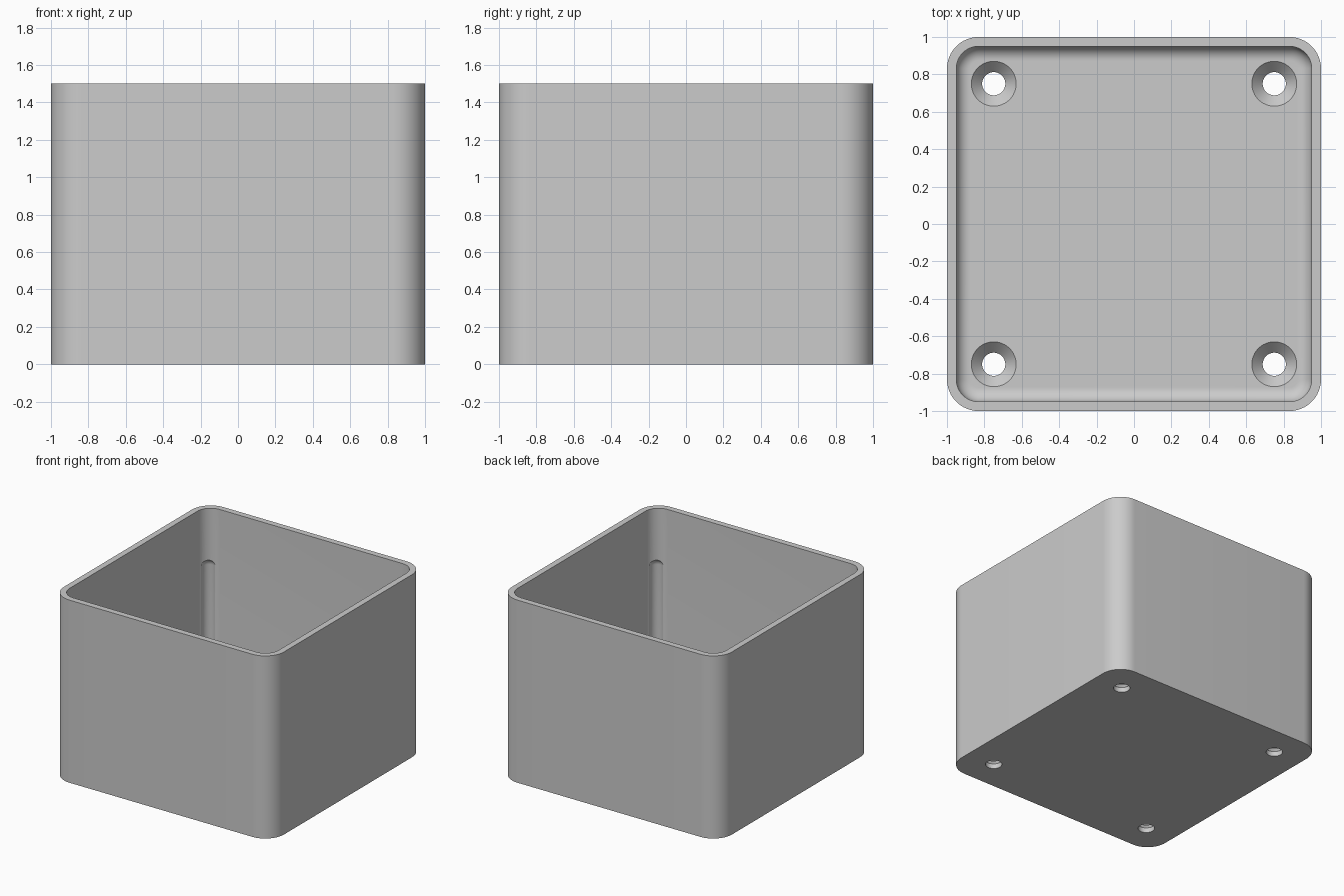
import bpy, bmesh
from math import sin, cos, pi, radians

cube = bpy.data.objects.get("Cube")
if cube:
    bpy.data.objects.remove(cube)

HEIGHT, WALL, RADIUS = 1.5, 0.05, 0.17
FLOOR, FILLET = 0.10, 0.075

grey = bpy.data.materials.new("plain grey")
grey.use_nodes = True
grey.diffuse_color = (0.6, 0.6, 0.6, 1)
grey.node_tree.nodes["Principled BSDF"].inputs["Base Color"].default_value = (0.6, 0.6, 0.6, 1)


def rounded_square(half, radius, z, steps=16):
    """Points of a square with round corners, at height z."""
    c = half - radius
    return [(sx * c + radius * cos(a), sy * c + radius * sin(a), z)
            for q, (sx, sy) in enumerate([(1, 1), (-1, 1), (-1, -1), (1, -1)])
            for a in [(q + i / steps) * pi / 2 for i in range(steps + 1)]]


def circle(cx, cy, radius, z, steps=48):
    return [(cx + radius * cos(i * 2 * pi / steps), cy + radius * sin(i * 2 * pi / steps), z)
            for i in range(steps)]


def loft(name, rings):
    """Closed solid through a stack of rings, bottom to top."""
    bm = bmesh.new()
    loops = [[bm.verts.new(p) for p in ring] for ring in rings]
    for low, high in zip(loops, loops[1:]):
        for i in range(len(low)):
            j = (i + 1) % len(low)
            bm.faces.new((low[i], low[j], high[j], high[i]))
    bm.faces.new(loops[0][::-1])
    bm.faces.new(loops[-1])
    mesh = bpy.data.meshes.new(name)
    bm.to_mesh(mesh)
    bm.free()
    obj = bpy.data.objects.new(name, mesh)
    bpy.context.collection.objects.link(obj)
    mesh.materials.append(grey)
    return obj


def cut(target, cutter):
    """Subtract the cutter and discard it."""
    cutter.hide_render = True
    bpy.context.view_layer.objects.active = target
    mod = target.modifiers.new("cut", "BOOLEAN")
    mod.operation, mod.solver, mod.object = "DIFFERENCE", "EXACT", cutter
    bpy.ops.object.modifier_apply(modifier=mod.name)
    bpy.data.objects.remove(cutter)


# Outer block with rounded upright edges
box = loft("open_box", [rounded_square(1, RADIUS, 0), rounded_square(1, RADIUS, HEIGHT)])

# Cavity with a fillet around the floor
rings = []
for i in range(13):
    a = i / 12 * pi / 2
    inset = FILLET * (1 - sin(a))
    rings.append(rounded_square(1 - WALL - inset, RADIUS - WALL - inset,
                                FLOOR + FILLET * (1 - cos(a))))
rings.append(rounded_square(1 - WALL, RADIUS - WALL, HEIGHT + 0.1))
cut(box, loft("cavity_cutter", rings))

for sx in (-1, 1):
    for sy in (-1, 1):
        # Countersunk screw hole
        x, y = sx * 0.75, sy * 0.75
        cut(box, loft("hole_cutter", [circle(x, y, r, z) for r, z in (
            (0.062, -0.1), (0.062, FLOOR - 0.06), (0.12, FLOOR), (0.12, FLOOR + 0.05))]))
        # Shallow round-topped groove inside the corner
        x, y, r = sx * 0.887, sy * 0.887, 0.06
        dome = [circle(x, y, r * cos(t), 1.03 + r * sin(t), 32)
                for t in [i / 8 * radians(86) for i in range(9)]]
        cut(box, loft("groove_cutter", [circle(x, y, r, 0.25, 32)] + dome))

# Smooth curved surfaces, crisp rims
bpy.ops.object.select_all(action="DESELECT")
box.select_set(True)
bpy.context.view_layer.objects.active = box
bpy.ops.object.shade_smooth_by_angle(angle=radians(30))
